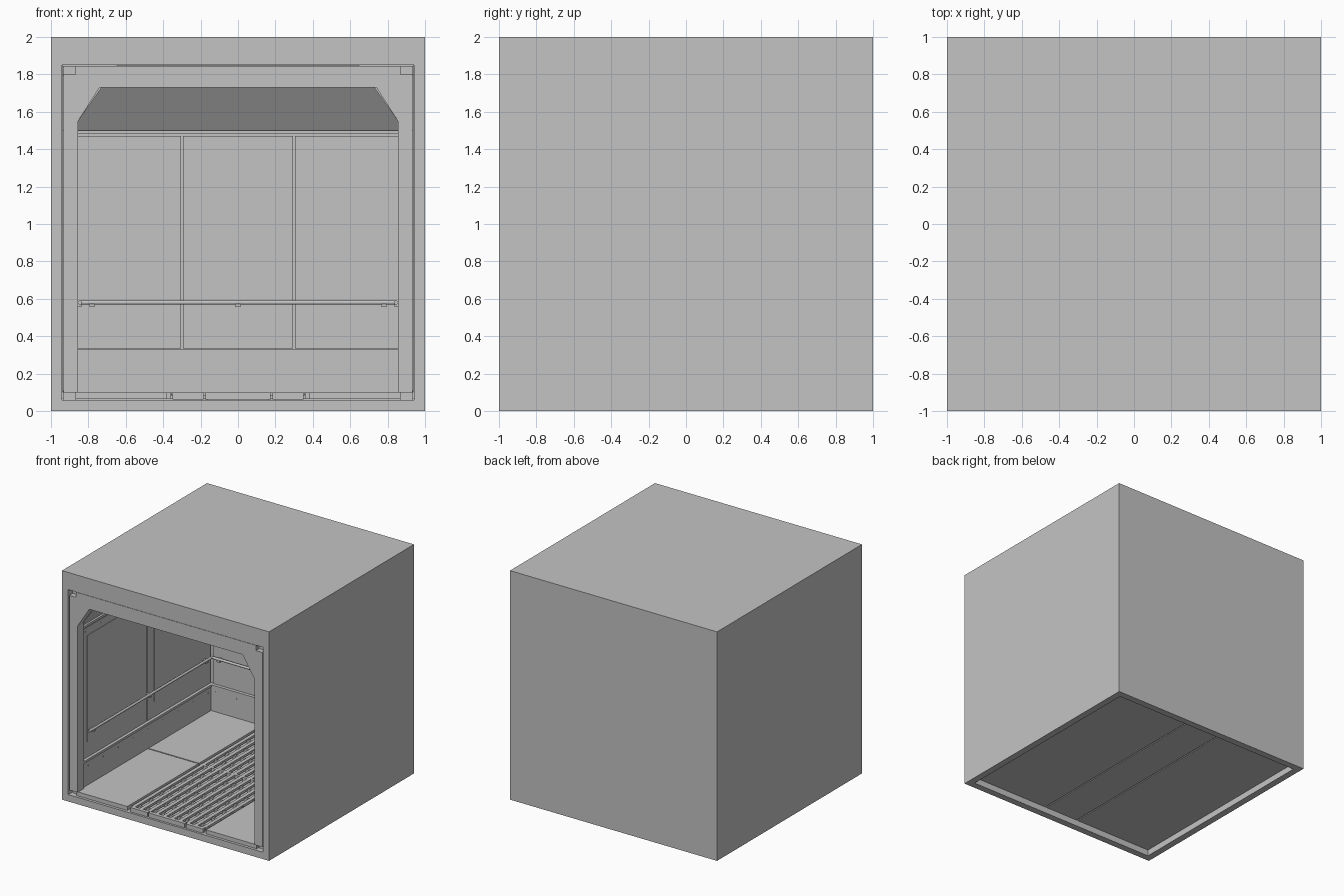
import bpy, bmesh
from math import pi
from mathutils import Matrix, Vector

old = bpy.data.objects.get("Cube")
if old:
    bpy.data.objects.remove(old, do_unlink=True)

grey = bpy.data.materials.new("plain grey")
grey.use_nodes = True
colour = (0.55, 0.55, 0.55, 1)
grey.diffuse_color = colour
grey.node_tree.nodes["Principled BSDF"].inputs["Base Color"].default_value = colour


def finish(name, bm, angle=0):
    """Turn a bmesh into a named object, rotated about z."""
    bmesh.ops.recalc_face_normals(bm, faces=bm.faces)
    bm.transform(Matrix.Rotation(angle, 4, 'Z'))
    me = bpy.data.meshes.new(name)
    bm.to_mesh(me)
    bm.free()
    me.materials.append(grey)
    ob = bpy.data.objects.new(name, me)
    bpy.context.collection.objects.link(ob)
    return ob


def add_box(bm, x0, x1, y0, y1, z0, z1):
    size = Matrix.Diagonal((x1 - x0, y1 - y0, z1 - z0, 1))
    centre = Vector((x0 + x1, y0 + y1, z0 + z1)) / 2
    bmesh.ops.create_cube(bm, size=1, matrix=Matrix.Translation(centre) @ size)


def boxes(name, items, angle=0):
    bm = bmesh.new()
    for item in items:
        add_box(bm, *item)
    return finish(name, bm, angle)


def prism(name, points, direction, angle=0):
    bm = bmesh.new()
    face = bm.faces.new([bm.verts.new(p) for p in points])
    out = bmesh.ops.extrude_face_region(bm, geom=[face])
    moved = [v for v in out["geom"] if isinstance(v, bmesh.types.BMVert)]
    bmesh.ops.translate(bm, verts=moved, vec=direction)
    return finish(name, bm, angle)


def rods(name, items, radius, axis, length, sides, angle=0):
    bm = bmesh.new()
    turn = Matrix.Rotation(pi / 2, 4, axis)
    for p in items:
        bmesh.ops.create_cone(bm, cap_ends=True, segments=sides, radius1=radius,
                              radius2=radius, depth=length,
                              matrix=Matrix.Translation(p) @ turn)
    return finish(name, bm, angle)


# Outer shell: open at the front and below
T = 0.94
shell = bmesh.new()
add_box(shell, -1, 1, -1, 1, 0, 2)
cut = bmesh.new()
add_box(cut, -T, T, -1.2, T, 0.06, 1.85)
add_box(cut, -T, T, -T, T, -0.2, 0.1)
shell_ob = finish("outer_shell", shell)
for i, item in enumerate([(-T, T, -1.2, T, 0.06, 1.85), (-T, T, -T, T, -0.2, 0.1)]):
    cutter = boxes("shell_cutter_%d" % i, [item])
    cutter.hide_render = True
    cutter.hide_viewport = True
    mod = shell_ob.modifiers.new("opening", 'BOOLEAN')
    mod.object = cutter
    mod.solver = 'EXACT'
    bpy.context.view_layer.objects.active = shell_ob
    bpy.ops.object.modifier_apply(modifier=mod.name)
    bpy.data.objects.remove(cutter, do_unlink=True)
cut.free()

# Front frame with chamfered opening and notched top corners
half = [(0.74, 1.73), (0.855, 1.55), (0.855, 0.1), (0.933, 0.1),
        (0.933, 1.8), (0.87, 1.8), (0.87, 1.845)]
outline = half + [(-x, z) for x, z in reversed(half)]
prism("front_frame", [(x, -0.995, z) for x, z in outline], (0, 0.09, 0))
boxes("frame_corner_blocks", [(s * 0.9 - 0.035, s * 0.9 + 0.035, -0.95, -0.9, z, z + 0.05)
                              for s in (-1, 1) for z in (1.795, 0.06)])

# Three lined walls: the back one, then both sides
sides = [("back", 0, [(-0.86, -0.3), (-0.3, 0.3), (0.3, 0.86)], [(-0.225, 0.225)]),
         ("left", -pi / 2, [(-0.88, 0), (0, 0.88)], [(-0.83, -0.1), (0.1, 0.83)]),
         ("right", pi / 2, [(-0.88, 0), (0, 0.88)], [(-0.83, -0.1), (0.1, 0.83)])]
for side, turn, panels, windows in sides:
    low = 0.41 if side == "back" else 0.47
    boxes(side + "_wall", [(-0.93, 0.93, 0.895, 0.938, 0.1, 1.5)], turn)
    boxes(side + "_kick_panel", [(-0.9, 0.9, 0.868, 0.895, 0.1, 0.31),
                                 (-0.9, 0.9, 0.86, 0.895, 0.31, 0.33)], turn)
    boxes(side + "_wall_panels", [(a + 0.005, b - 0.005, 0.88, 0.896, 0.335, 1.47)
                                  for a, b in panels], turn)
    boxes(side + "_window_plates", [(a, b, 0.875, 0.881, low, 1.4)
                                    for a, b in windows], turn)
    boxes(side + "_top_trim", [(-0.9, 0.9, 0.872, 0.896, 1.48, 1.5)], turn)
    # Sloped cove between wall and ceiling
    cove = [(0.89, 1.5), (0.645, 1.849), (0.938, 1.849), (0.938, 1.5)]
    prism(side + "_cove", [(-0.92, d, z) for d, z in cove], (1.84, 0, 0), turn)
    # Handrail, brackets and rivets
    rail = rods(side + "_handrail", [(0, 0.845, 0.58)], 0.011, 'Y', 1.7, 16, turn)
    for poly in rail.data.polygons:
        poly.use_smooth = len(poly.vertices) == 4
    boxes(side + "_rail_brackets", [(u - 0.013, u + 0.013, 0.838, 0.885, 0.555, 0.578)
                                    for u in (-0.78, 0, 0.78)], turn)
    rivets = [(i * 0.207, 0.867, 0.27) for i in range(-4, 5)]
    rivets += [(i * 0.212, 0.879, 1.44) for i in (-4, -3, -2, 2, 3, 4)]
    rods(side + "_rivets", rivets, 0.005, 'X', 0.006, 8, turn)

# Floor: base sheets, solid side panels and a barred centre grille
boxes("floor_base", [(-T, -0.175, -0.94, T, 0.055, 0.068),
                     (-0.165, 0.165, -0.94, T, 0.055, 0.068),
                     (0.175, T, -0.94, T, 0.055, 0.068),
                     (-0.2, 0.2, -0.94, T, 0.063, 0.068)])
boxes("floor_side_panels", [(s * 0.625 - 0.245, s * 0.625 + 0.245, y0, y1, 0.065, 0.1)
                            for s in (-1, 1) for y0, y1 in ((-0.985, -0.005), (0.005, 0.88))])
boxes("floor_sill", [(a, b, -0.985, -0.955, 0.062, 0.1)
                     for a, b in ((-0.35, -0.185), (-0.175, 0.175), (0.185, 0.35))])
bars = 10
boxes("grille_bars", [(x - 0.016, x + 0.016, -0.955, 0.88, 0.08, 0.1)
                      for x in [-0.34 + 0.68 * i / (bars - 1) for i in range(bars)]])
boxes("grille_crossbars", [(-0.36, 0.36, y - 0.01, y + 0.01, 0.068, 0.092)
                           for y in [-0.9 + 0.15 * i for i in range(12)]])
boxes("grille_divider", [(-0.36, 0.36, -0.012, 0.012, 0.068, 0.1)])
